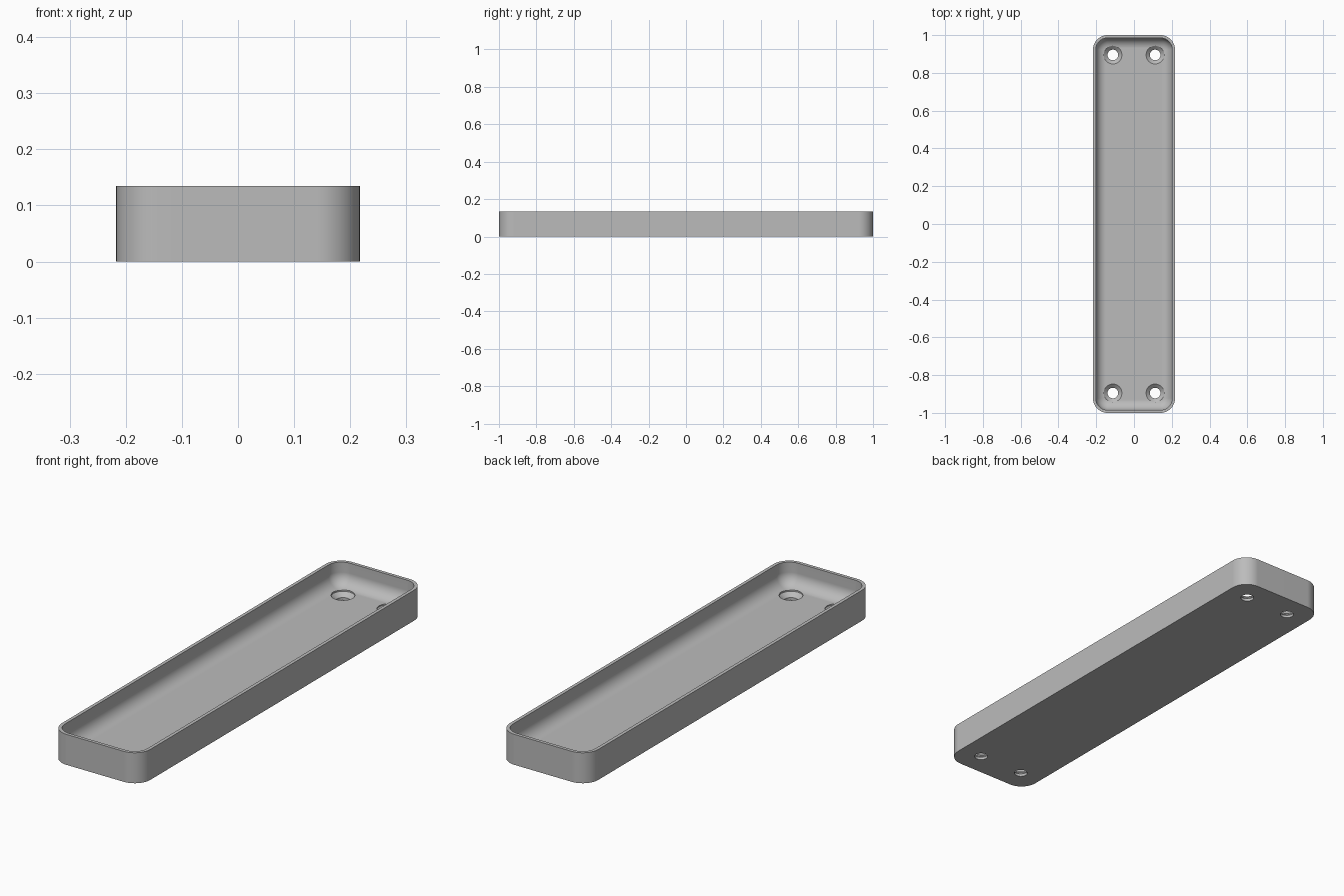
import bpy, bmesh
from math import sin, cos, pi, radians

cube = bpy.data.objects.get("Cube")
if cube:
    bpy.data.objects.remove(cube, do_unlink=True)

HALF_X, HALF_Y, HEIGHT = 0.217, 1.0, 0.135
CORNER, WALL, FLOOR, FILLET = 0.077, 0.015, 0.035, 0.055
HOLE_X, HOLE_Y, HOLE_R, SINK_R = 0.112, 0.895, 0.028, 0.048
CORNER_STEPS, FILLET_STEPS, HOLE_SIDES = 12, 10, 40

grey = bpy.data.materials.new("plain grey")
grey.use_nodes = True
colour = (0.5, 0.5, 0.5, 1)
grey.diffuse_color = colour
grey.node_tree.nodes["Principled BSDF"].inputs["Base Color"].default_value = colour


def make_object(name, bm):
    bmesh.ops.recalc_face_normals(bm, faces=bm.faces)
    mesh = bpy.data.meshes.new(name)
    bm.to_mesh(mesh)
    bm.free()
    mesh.materials.append(grey)
    obj = bpy.data.objects.new(name, mesh)
    bpy.context.collection.objects.link(obj)
    return obj


def rounded_loop(bm, inset, z):
    """Ring of vertices on a rounded rectangle, inset from the outline."""
    r = CORNER - inset
    ring = []
    for quarter, (sx, sy) in enumerate([(1, 1), (-1, 1), (-1, -1), (1, -1)]):
        for i in range(CORNER_STEPS + 1):
            a = pi / 2 * (quarter + i / CORNER_STEPS)
            ring.append(bm.verts.new((sx * (HALF_X - CORNER) + r * cos(a),
                                      sy * (HALF_Y - CORNER) + r * sin(a), z)))
    return ring


def loft(bm, rings):
    """Skin a stack of rings and cap both ends."""
    for low, high in zip(rings, rings[1:]):
        n = len(low)
        for i in range(n):
            j = (i + 1) % n
            bm.faces.new((low[i], low[j], high[j], high[i]))
    bm.faces.new(rings[0])
    bm.faces.new(rings[-1])


# Tray: outer wall, flat rim, inner wall and rounded floor edge
profile = [(0, 0), (0, HEIGHT), (WALL, HEIGHT)]
for k in range(FILLET_STEPS + 1):
    a = pi / 2 * k / FILLET_STEPS
    profile.append((WALL + FILLET * (1 - cos(a)), FLOOR + FILLET * (1 - sin(a))))
bm = bmesh.new()
loft(bm, [rounded_loop(bm, inset, z) for inset, z in profile])
tray = make_object("tray", bm)

# Countersunk screw holes, one near each corner
bm = bmesh.new()
sink = [(HOLE_R, -0.05), (HOLE_R, 0.012), (SINK_R, 0.03), (SINK_R, 0.12)]
for sx in (-1, 1):
    for sy in (-1, 1):
        rings = []
        for r, z in sink:
            angles = [2 * pi * i / HOLE_SIDES for i in range(HOLE_SIDES)]
            rings.append([bm.verts.new((sx * HOLE_X + r * cos(a),
                                        sy * HOLE_Y + r * sin(a), z)) for a in angles])
        loft(bm, rings)
cutter = make_object("screw_hole_cutter", bm)
cutter.hide_render = True

bpy.ops.object.select_all(action='DESELECT')
bpy.context.view_layer.objects.active = tray
tray.select_set(True)
holes = tray.modifiers.new("screw holes", 'BOOLEAN')
holes.operation = 'DIFFERENCE'
holes.solver = 'EXACT'
holes.object = cutter
bpy.ops.object.modifier_apply(modifier=holes.name)
bpy.data.objects.remove(cutter, do_unlink=True)

# Smooth corners and fillets with crisp rims
bpy.ops.object.shade_smooth_by_angle(angle=radians(30))
weighted = tray.modifiers.new("even shading", 'WEIGHTED_NORMAL')
weighted.keep_sharp = True
